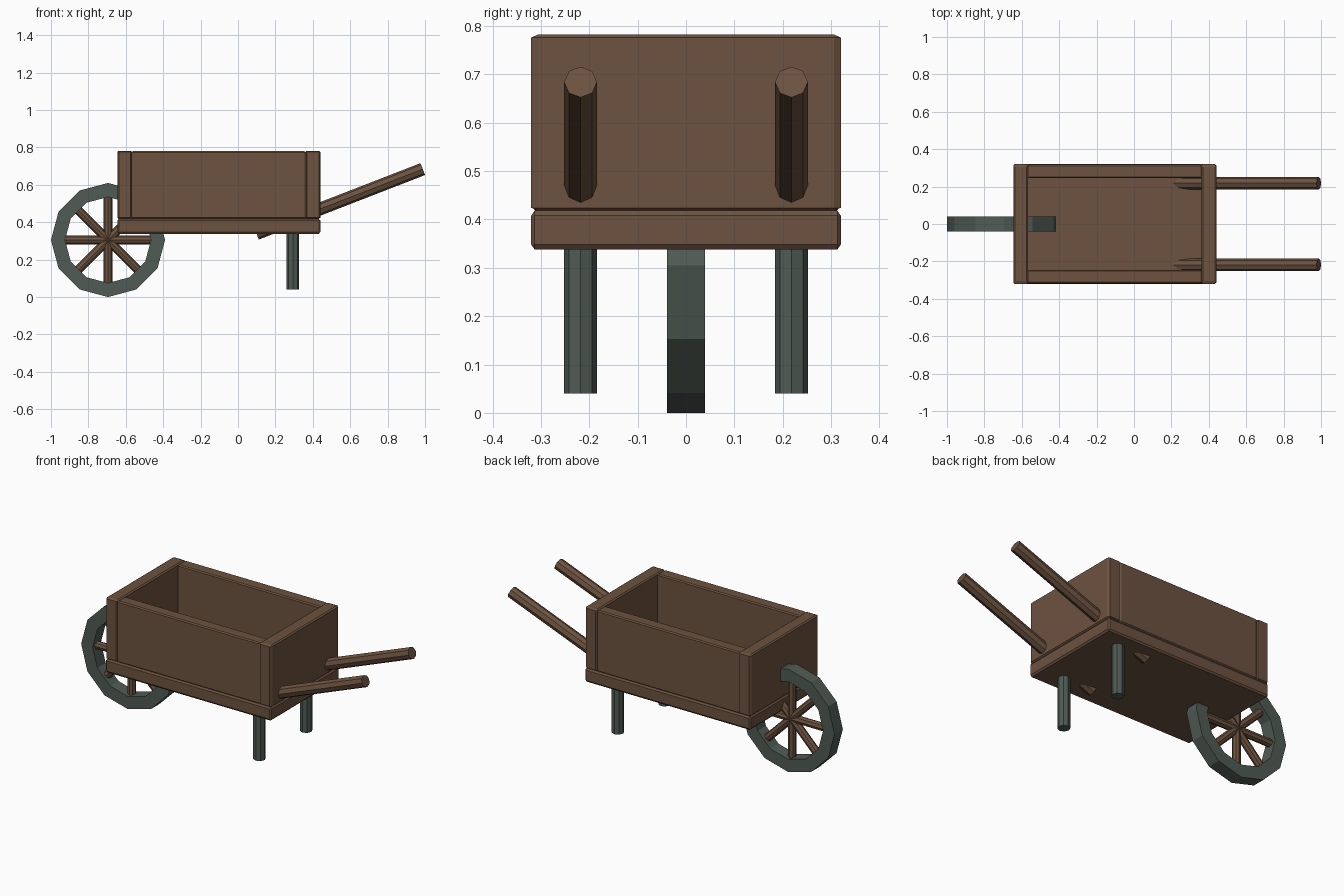
import bpy, bmesh, math
from mathutils import Vector, Matrix

if "Cube" in bpy.data.objects:
    bpy.data.objects.remove(bpy.data.objects["Cube"])


def material(name, rgb):
    m = bpy.data.materials.new(name)
    m.diffuse_color = (*rgb, 1)
    m.use_nodes = True
    m.node_tree.nodes["Principled BSDF"].inputs["Base Color"].default_value = m.diffuse_color
    return m


WOOD = material("brown_wood", (0.15, 0.085, 0.05))
IRON = material("green_grey_metal", (0.08, 0.105, 0.09))


def finish(bm, name, mat):
    bmesh.ops.recalc_face_normals(bm, faces=bm.faces)
    me = bpy.data.meshes.new(name)
    bm.to_mesh(me)
    bm.free()
    me.materials.append(mat)
    ob = bpy.data.objects.new(name, me)
    bpy.context.collection.objects.link(ob)
    return ob


def board(name, lo, hi, chamfer):
    """Chamfered box between two corners, with a chamfer width per axis."""
    lo, hi, c = Vector(lo), Vector(hi), Vector(chamfer)
    bm = bmesh.new()
    bmesh.ops.create_cube(bm, size=1)
    bmesh.ops.scale(bm, vec=[(hi[i] - lo[i]) / c[i] for i in range(3)], verts=bm.verts)
    bmesh.ops.bevel(bm, geom=bm.edges[:], offset=1, segments=1, affect='EDGES')
    bmesh.ops.scale(bm, vec=c, verts=bm.verts)
    bmesh.ops.translate(bm, vec=(lo + hi) / 2, verts=bm.verts)
    return finish(bm, name, WOOD)


def rod(name, a, b, r, mat):
    """Eight-sided rod from a to b."""
    a, b = Vector(a), Vector(b)
    d = b - a
    bm = bmesh.new()
    mtx = Matrix.Translation((a + b) / 2) @ d.to_track_quat('Z', 'Y').to_matrix().to_4x4()
    bmesh.ops.create_cone(bm, cap_ends=True, segments=8, radius1=r, radius2=r,
                          depth=d.length, matrix=mtx)
    return finish(bm, name, mat)


# Tray: floor, two end boards, two side boards between them
board("tray_floor", (-0.645, -0.32, 0.338), (0.44, 0.32, 0.418), (0.008, 0.007, 0.01))
for name, x0, x1 in (("front_board", -0.645, -0.567), ("rear_board", 0.36, 0.44)):
    board(name, (x0, -0.32, 0.418), (x1, 0.32, 0.782), (0.008, 0.014, 0.006))
for name, y0, y1 in (("left_board", -0.318, -0.245), ("right_board", 0.245, 0.318)):
    board(name, (-0.571, y0, 0.418), (0.364, y1, 0.78), (0.012, 0.007, 0.006))

# Handles run through the rear board and floor; legs stand below
for side, y in (("left", -0.218), ("right", 0.218)):
    rod(side + "_handle", (0.099, y, 0.339), (0.988, y, 0.684), 0.034, WOOD)
    rod(side + "_leg", (0.293, y, 0.04), (0.293, y, 0.36), 0.034, IRON)

# Wheel rim: twelve-sided ring with a rectangular section
HUB = Vector((-0.695, 0, 0.305))
SIDES = 12
bm = bmesh.new()
rings = []
for k in range(SIDES):
    t = 2 * math.pi * k / SIDES
    out = Vector((math.cos(t), 0, math.sin(t)))
    rings.append([bm.verts.new(HUB + out * r + Vector((0, y, 0)))
                  for r, y in ((0.305, -0.039), (0.305, 0.039), (0.23, 0.039), (0.23, -0.039))])
for k in range(SIDES):
    p, q = rings[k], rings[(k + 1) % SIDES]
    for i in range(4):
        j = (i + 1) % 4
        bm.faces.new((p[i], p[j], q[j], q[i]))
finish(bm, "wheel_rim", IRON)

# Spokes: four rods crossing at the hub
for k in range(4):
    t = math.pi * k / 4
    arm = Vector((math.cos(t), 0, math.sin(t))) * 0.232
    rod(f"spoke_{k + 1}", HUB - arm, HUB + arm, 0.023, WOOD)
